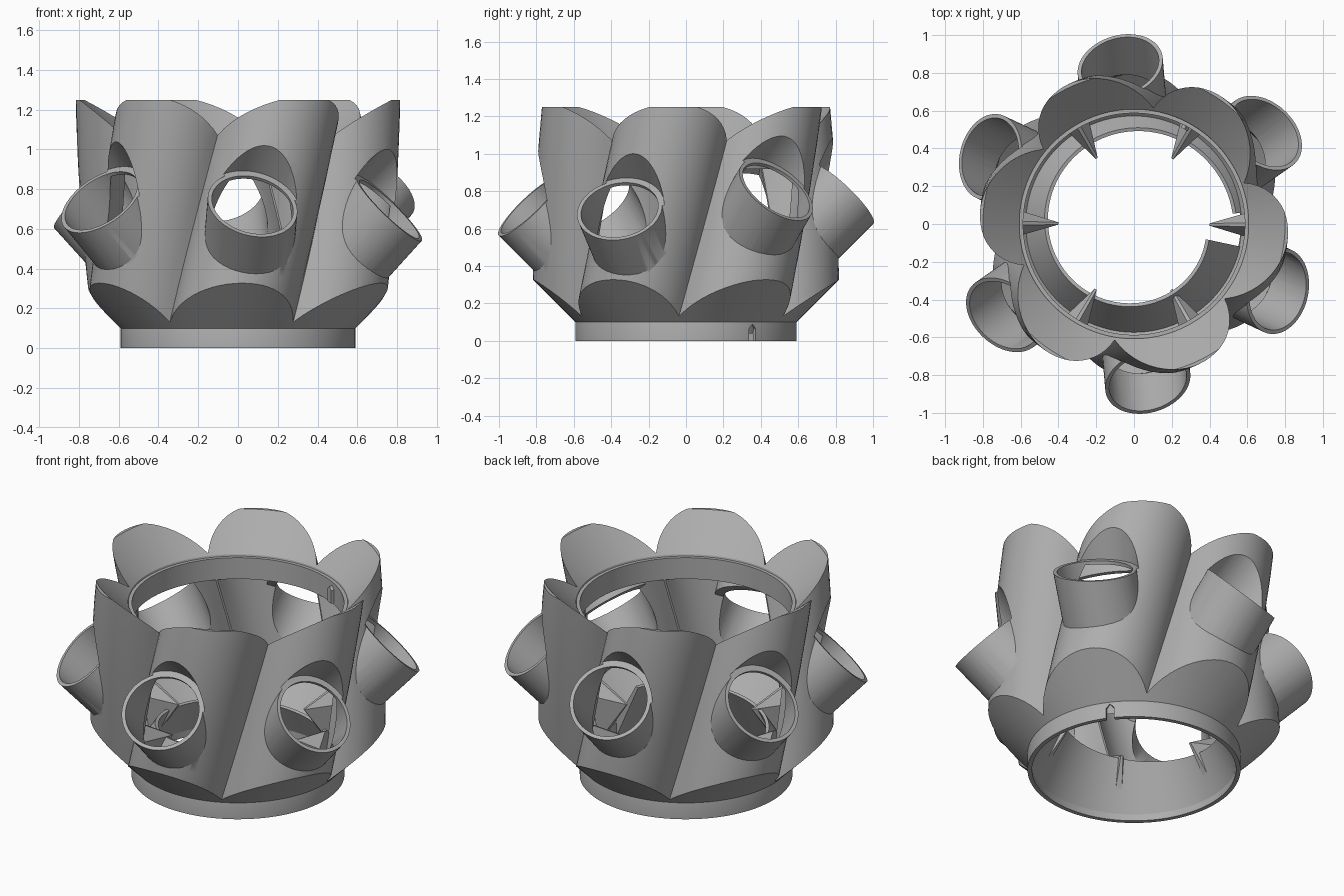
import bpy, bmesh
from math import sin, cos, pi, radians, sqrt
from mathutils import Vector

if "Cube" in bpy.data.objects:
    bpy.data.objects.remove(bpy.data.objects["Cube"])

grey = bpy.data.materials.new("plain grey")
grey.use_nodes = True
grey.diffuse_color = (0.42, 0.42, 0.42, 1)
grey.node_tree.nodes["Principled BSDF"].inputs["Base Color"].default_value = (0.42, 0.42, 0.42, 1)

TWIST = radians(25.5)      # per unit of height
START = radians(-96.8)     # first lobe direction at the base
SIXTH = pi / 3
YAW = radians(12)          # turn of the mouth planes


def make(name, bm):
    bmesh.ops.remove_doubles(bm, verts=bm.verts, dist=0.00001)
    bmesh.ops.recalc_face_normals(bm, faces=bm.faces)
    mesh = bpy.data.meshes.new(name)
    bm.to_mesh(mesh)
    bm.free()
    obj = bpy.data.objects.new(name, mesh)
    bpy.context.collection.objects.link(obj)
    mesh.materials.append(grey)
    return obj


def polar(r, a, z):
    return Vector((r * cos(a), r * sin(a), z))


def skin(name, rings, caps=True):
    """Join equal closed rings of points into a solid."""
    bm = bmesh.new()
    rows = [[bm.verts.new(p) for p in ring] for ring in rings]
    n = len(rows[0])
    for low, high in zip(rows, rows[1:]):
        for i in range(n):
            j = (i + 1) % n
            bm.faces.new((low[i], low[j], high[j], high[i]))
    if caps:
        bm.faces.new(rows[0])
        bm.faces.new(rows[-1])
    return make(name, bm)


def revolve(profile, n=120):
    return [[polar(r, 2 * pi * i / n, z) for i in range(n)] for r, z in profile]


def lathe(name, profile):
    return skin(name, revolve(profile))


def collar(name, profile):
    """Revolve a closed profile that does not touch the axis."""
    return skin(name, revolve(profile + profile[:1]), False)


def lobed(name, size, least=0.0, per_lobe=24, layers=24):
    """Twisted six lobed column made of overlapping circles."""
    rings = []
    for k in range(layers + 1):
        z = -0.05 + 1.4 * k / layers
        ring = []
        for i in range(6 * per_lobe):
            lobe, step = divmod(i, per_lobe)
            a = (step / per_lobe - 0.5) * SIXTH
            r = 0.505 * cos(a) + sqrt(size ** 2 - (0.505 * sin(a)) ** 2)
            ring.append(polar(max(r, least), START + TWIST * z + lobe * SIXTH + a, z))
        rings.append(ring)
    return skin(name, rings)


def spout(name, k, radius, back, front, yaw=0.0, n=64):
    """Cylinder along a spout axis, measured from its mouth; mouths step down in a spiral."""
    a = radians(-85) + k * SIXTH
    mouth = polar(0.84, a, 0.805 - 0.021 * ((k - 2) % 6))
    a += yaw
    axis = Vector((cos(a), sin(a), 1)).normalized()
    side = Vector((-sin(a), cos(a), 0))
    up = axis.cross(side)
    return skin(name, [[mouth + axis * d + radius * (side * cos(2 * pi * i / n) + up * sin(2 * pi * i / n))
                        for i in range(n)] for d in (back, front)])


def combine(obj, other, op):
    """Apply a boolean and discard the helper."""
    other.hide_render = True
    mod = obj.modifiers.new("cut", "BOOLEAN")
    mod.operation, mod.object, mod.solver = op, other, "MANIFOLD"
    bpy.context.view_layer.update()
    mesh = bpy.data.meshes.new_from_object(obj.evaluated_get(bpy.context.evaluated_depsgraph_get()))
    obj.modifiers.clear()
    obj.data = mesh
    bpy.data.objects.remove(other)


# Outer form: lobes trimmed by a cone below and a funnel above
body = lobed("planter_body", 0.313)
combine(body, lathe("trim", [(0.58, 0.09), (0.6, 0.11), (0.87, 0.38), (0.87, 1.25), (0.8, 1.25),
                             (0.61, 1.06), (0.605, 1.04)]), "INTERSECT")
for k in range(6):
    combine(body, spout("spout", k, 0.228, -0.6, 0.05), "UNION")

# Hollow inside, keeping a hood above every spout mouth
void = lobed("hollow", 0.287, 0.585)
combine(void, lathe("void_trim", [(0.56, 0.11), (0.9, 0.45), (0.9, 1.31), (0.59, 1.0)]), "INTERSECT")
for k in range(6):
    combine(void, spout("hood", k, 0.262, -0.02, 0.4, YAW), "DIFFERENCE")
combine(body, void, "DIFFERENCE")
combine(body, lathe("bore", [(0.565, -0.2), (0.565, 0.12), (0.59, 0.15), (0.59, 1.4)]), "DIFFERENCE")

# Spout bores and the wider pockets above their mouths
for k in range(6):
    combine(body, spout("spout_bore", k, 0.207, -0.6, 0.1), "DIFFERENCE")
    combine(body, spout("pocket", k, 0.243, 0, 0.4, YAW), "DIFFERENCE")

# Collars
base = collar("base_collar", [(0.565, 0), (0.59, 0), (0.59, 0.1), (0.585, 0.12), (0.565, 0.12)])
top = collar("top_collar", [(0.587, 0.92), (0.612, 0.92), (0.612, 1.05), (0.587, 1.05)])


def block(name, outline, angle, r0, r1):
    """Radial prism from an outline of (sideways, height) points."""
    a = radians(angle)
    side = Vector((-sin(a), cos(a), 0))
    return skin(name, [[polar(r, a, z) + side * s for s, z in outline] for r in (r0, r1)])


# Alignment notch below and matching key above
combine(base, block("notch", [(-0.022, -0.05), (0.022, -0.05), (0.022, 0.065), (0, 0.09), (-0.022, 0.065)],
                    37, 0.5, 0.65), "DIFFERENCE")
key = block("alignment_key", [(-0.02, 0.93), (0.02, 0.93), (0.02, 1.01), (0, 1.03), (-0.02, 1.01)],
            62, 0.568, 0.6)

# Inner deflector: a cone whose upper edge climbs in a spiral
bm = bmesh.new()
rows = []
for i in range(97):
    t = i / 96
    a = radians(6 + 342 * t)
    r = 0.525 - 0.137 * t
    h = 0.06 + (0.57 - r) * 1.85
    pts = [polar(0.565, a, 0.04), polar(r, a, h), polar(r + 0.018, a, h + 0.005), polar(0.588, a, 0.1)]
    rows.append([bm.verts.new(p) for p in pts])
for p, q in zip(rows, rows[1:]):
    for i in range(4):
        j = (i + 1) % 4
        bm.faces.new((p[i], p[j], q[j], q[i]))
bm.faces.new(rows[0])
bm.faces.new(rows[-1])
deflector = make("spiral_deflector", bm)

# Wedge shaped ribs where the lobes meet
ribs = []
for k in range(6):
    a = START + pi / 6 + k * SIXTH + TWIST * 0.25
    side = Vector((-sin(a), cos(a), 0))
    bm = bmesh.new()
    for r, z, half in ((0.575, 0.06, 0.025), (0.6, 0.34, 0.065), (0.4, 0.32, 0.006), (0.6, 0.43, 0.01)):
        for s in (-half, half):
            bm.verts.new(polar(r, a, z) + side * s)
    bmesh.ops.convex_hull(bm, input=bm.verts)
    ribs.append(make("inner_rib_%d" % (k + 1), bm))

# Smooth curved faces, keep edges sharp
bpy.ops.object.select_all(action="DESELECT")
for obj in [body, base, top, key, deflector] + ribs:
    obj.select_set(True)
    bpy.context.view_layer.objects.active = obj
bpy.ops.object.shade_smooth_by_angle(angle=radians(30))
